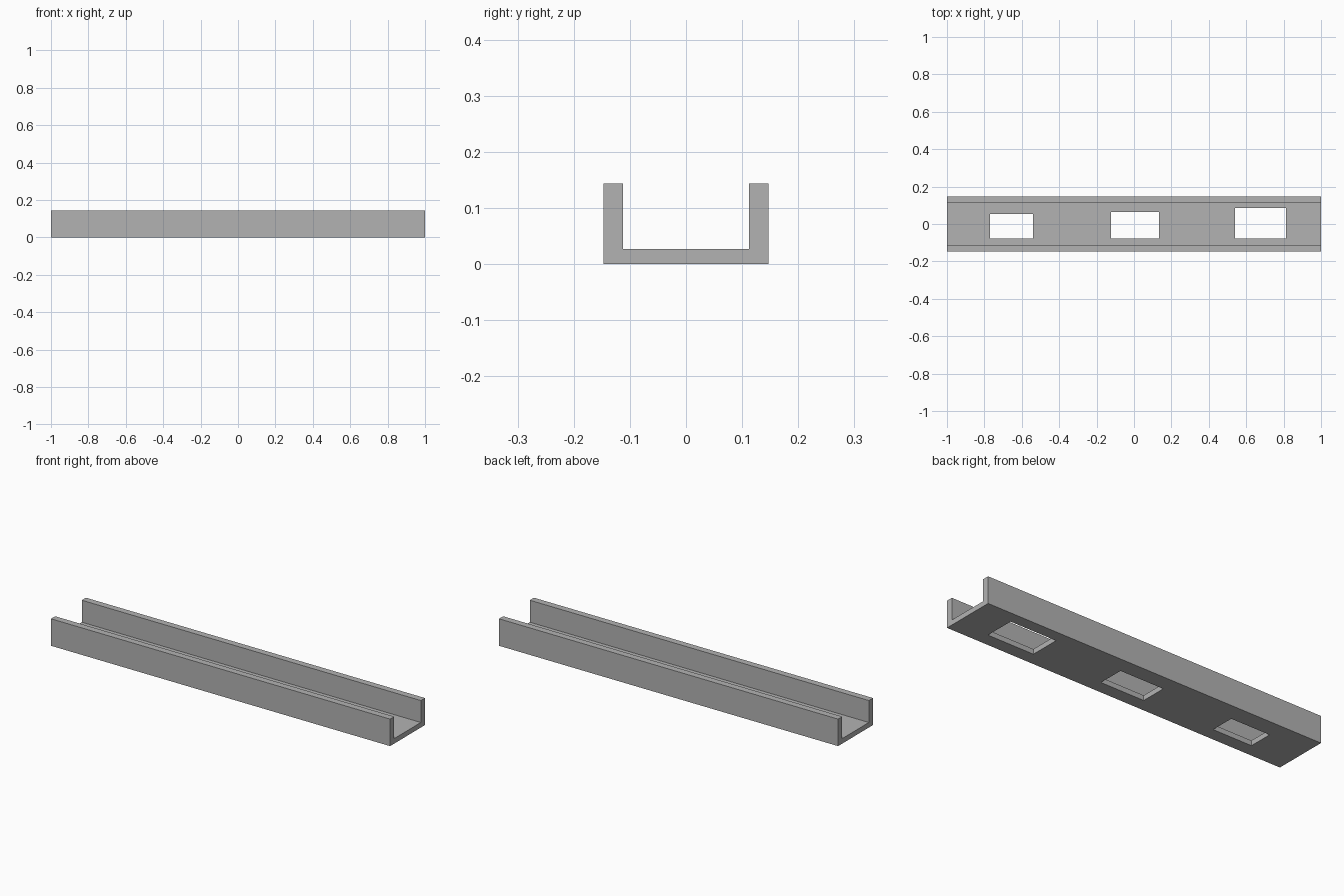
import bpy
import bmesh
from mathutils import Matrix, Vector

cube = bpy.data.objects.get("Cube")
if cube:
    bpy.data.objects.remove(cube, do_unlink=True)

HALF_LENGTH, HALF_WIDTH, INNER = 1.0, 0.147, 0.112
HEIGHT, FLOOR = 0.144, 0.027

# Plain grey finish
grey = bpy.data.materials.new("grey")
grey.use_nodes = True
colour = (0.45, 0.45, 0.45, 1)
grey.diffuse_color = colour
grey.node_tree.nodes["Principled BSDF"].inputs["Base Color"].default_value = colour


def make_object(name, bm):
    bmesh.ops.recalc_face_normals(bm, faces=bm.faces[:])
    mesh = bpy.data.meshes.new(name)
    bm.to_mesh(mesh)
    bm.free()
    mesh.materials.append(grey)
    obj = bpy.data.objects.new(name, mesh)
    bpy.context.collection.objects.link(obj)
    return obj


# U-shaped channel: half profile mirrored across y, extruded along x
half = [(HALF_WIDTH, 0), (HALF_WIDTH, HEIGHT), (INNER, HEIGHT), (INNER, FLOOR)]
profile = half + [(-y, z) for y, z in reversed(half)]
bm = bmesh.new()
face = bm.faces.new([bm.verts.new((-HALF_LENGTH, y, z)) for y, z in profile])
result = bmesh.ops.extrude_face_region(bm, geom=[face])
moved = [v for v in result["geom"] if isinstance(v, bmesh.types.BMVert)]
bmesh.ops.translate(bm, vec=(2 * HALF_LENGTH, 0, 0), verts=moved)
channel = make_object("channel", bm)

# Rectangular floor openings, growing along the channel: x start, x end, y end
HOLE_FRONT = -0.077
bm = bmesh.new()
for x0, x1, y1 in [(-0.77, -0.54, 0.053), (-0.123, 0.134, 0.063), (0.54, 0.813, 0.085)]:
    centre = Vector(((x0 + x1) / 2, (HOLE_FRONT + y1) / 2, 0))
    size = Vector((x1 - x0, y1 - HOLE_FRONT, 4 * FLOOR))
    bmesh.ops.create_cube(bm, size=1, matrix=Matrix.LocRotScale(centre, None, size))
cutter = make_object("opening_cutter", bm)
cutter.hide_render = True

# Cut the openings and apply
cut = channel.modifiers.new("openings", "BOOLEAN")
cut.operation = "DIFFERENCE"
cut.solver = "EXACT"
cut.object = cutter
bpy.context.view_layer.objects.active = channel
bpy.ops.object.modifier_apply(modifier=cut.name)
bpy.data.objects.remove(cutter, do_unlink=True)
